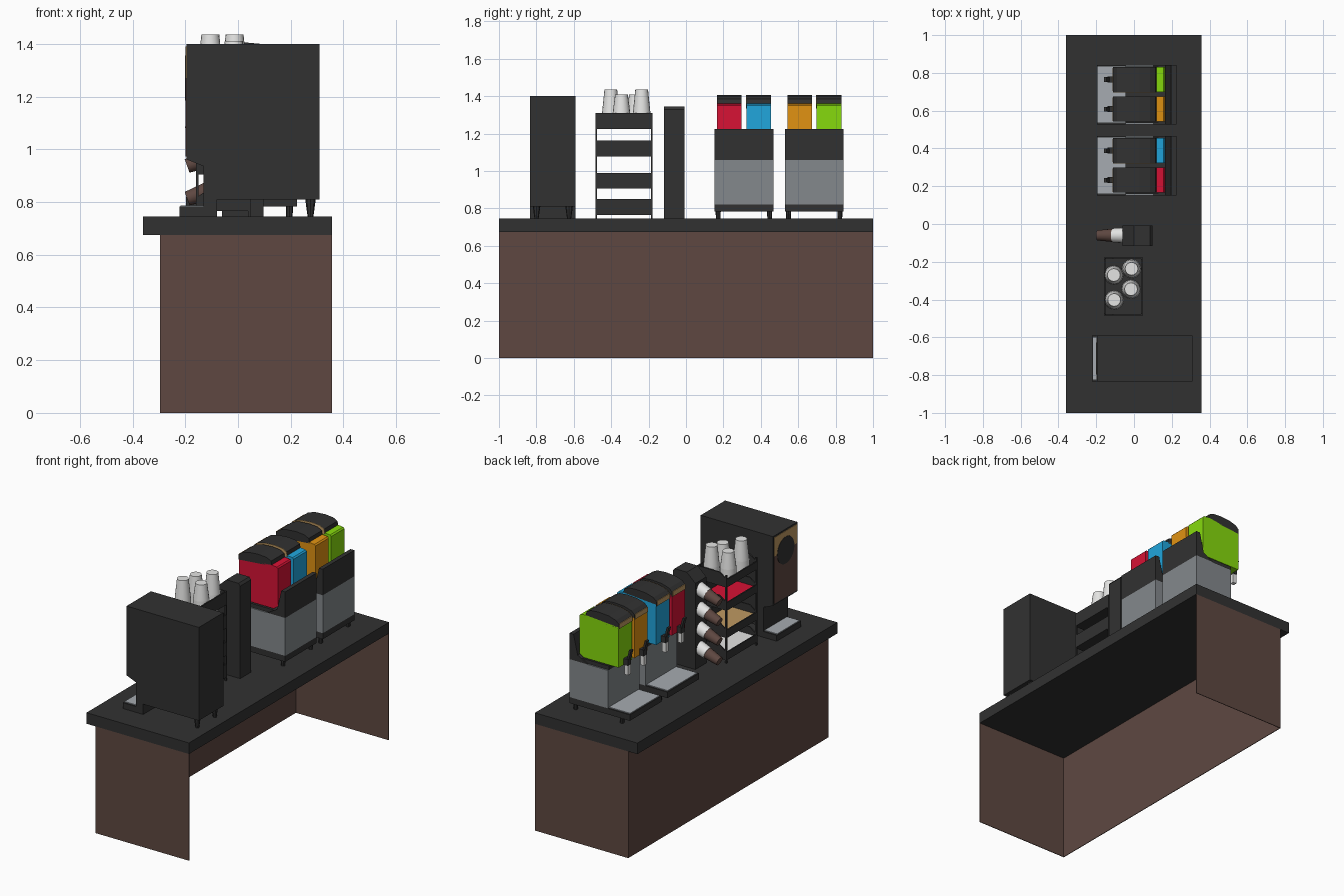
import bpy, bmesh, math
from mathutils import Vector

if "Cube" in bpy.data.objects:
    bpy.data.objects.remove(bpy.data.objects["Cube"])


def mat(name, r, g, b):
    m = bpy.data.materials.new(name)
    m.diffuse_color = (r, g, b, 1)
    m.use_nodes = True
    m.node_tree.nodes["Principled BSDF"].inputs["Base Color"].default_value = m.diffuse_color
    return m


BLACK = mat("charcoal", 0.031, 0.031, 0.031)
BROWN = mat("brown", 0.113, 0.064, 0.053)
GRAY = mat("steel_gray", 0.23, 0.25, 0.265)
LIGHT = mat("light_gray", 0.38, 0.41, 0.44)
WHITE = mat("white", 0.78, 0.78, 0.77)
TAN = mat("tan", 0.52, 0.32, 0.12)
RED = mat("red", 0.68, 0.006, 0.035)
BLUE = mat("blue", 0.015, 0.38, 0.72)
ORANGE = mat("orange", 0.75, 0.29, 0.006)
GREEN = mat("green", 0.24, 0.70, 0.004)


def finish(name, bm, m):
    bmesh.ops.recalc_face_normals(bm, faces=bm.faces)
    me = bpy.data.meshes.new(name)
    bm.to_mesh(me)
    bm.free()
    me.materials.append(m)
    ob = bpy.data.objects.new(name, me)
    bpy.context.collection.objects.link(ob)
    return ob


def prism(name, pts, y0, y1, m):
    """Side profile in x/z, extruded along y."""
    bm = bmesh.new()
    a = [bm.verts.new((x, y0, z)) for x, z in pts]
    b = [bm.verts.new((x, y1, z)) for x, z in pts]
    bm.faces.new(a)
    bm.faces.new(b)
    n = len(pts)
    for i in range(n):
        j = (i + 1) % n
        bm.faces.new((a[i], a[j], b[j], b[i]))
    return finish(name, bm, m)


def box(name, x0, x1, y0, y1, z0, z1, m):
    return prism(name, [(x0, z0), (x1, z0), (x1, z1), (x0, z1)], y0, y1, m)


def cone(name, p, q, r0, r1, m, n=8):
    """Tapered cylinder from point p to point q, smooth when many-sided."""
    p, q = Vector(p), Vector(q)
    d = q - p
    bm = bmesh.new()
    bmesh.ops.create_cone(bm, cap_ends=True, segments=n, radius1=r0, radius2=r1, depth=d.length)
    rot = Vector((0, 0, 1)).rotation_difference(d.normalized()).to_matrix()
    for v in bm.verts:
        v.co = rot @ v.co + (p + q) / 2
    for f in bm.faces:
        f.smooth = n > 10 and len(f.verts) == 4
    for e in bm.edges:
        e.smooth = all(len(f.verts) == 4 for f in e.link_faces)
    return finish(name, bm, m)


# Counter: top slab and three panels, open at the +x side
box("counter_top", -0.36, 0.357, -1, 1, 0.675, 0.745, BLACK)
box("counter_long_panel", -0.296, -0.292, -1, 1, 0, 0.675, BROWN)
for s in (-1, 1):
    box("counter_end_panel", -0.296, 0.357, s * 1.0, s * 0.996, 0, 0.675, BROWN)

# Coffee machine
Y0, Y1 = -0.834, -0.59
prism("coffee_machine_body", [(-0.13, 0.81), (0.31, 0.81), (0.31, 1.40), (-0.196, 1.40),
                              (-0.196, 0.962), (-0.13, 0.935)], Y0, Y1, BLACK)
box("coffee_machine_column", -0.13, -0.08, Y0, Y1, 0.745, 0.81, BLACK)
box("coffee_machine_tray", -0.222, -0.12, Y0, Y1, 0.745, 0.782, BLACK)
box("coffee_machine_drip_plate", -0.218, -0.13, Y0 + 0.01, Y1 - 0.01, 0.782, 0.787, LIGHT)
box("coffee_front_lower_plate", -0.199, -0.196, Y0 + 0.01, Y1 - 0.01, 0.972, 1.27, BROWN)
box("coffee_front_upper_plate", -0.199, -0.196, Y0 + 0.01, Y1 - 0.01, 1.27, 1.39, TAN)
cone("coffee_front_disc", (-0.197, -0.712, 1.27), (-0.201, -0.712, 1.27), 0.085, 0.085, BLACK, 24)
for y in (Y0 + 0.035, Y1 - 0.035):
    cone("coffee_machine_foot", (0.275, y, 0.745), (0.275, y, 0.81), 0.011, 0.02, BLACK)

# Condiment rack: four lipped trays on corner posts
RX0, RX1, RY0, RY1 = -0.16, 0.048, -0.485, -0.178
for x in (RX0, RX1 - 0.01):
    for y in (RY0, RY1 - 0.01):
        box("rack_post", x, x + 0.01, y, y + 0.01, 0.745, 1.30, BLACK)
for z, filling in ((0.765, WHITE), (0.905, TAN), (1.078, RED), (1.225, None)):
    h = 0.085
    box("rack_tray_floor", RX0, RX1, RY0, RY1, z, z + 0.01, BLACK)
    box("rack_tray_back", RX1 - 0.008, RX1, RY0, RY1, z, z + h, BLACK)
    box("rack_tray_front", RX0, RX0 + 0.008, RY0, RY1, z, z + 0.05, BLACK)
    for y in (RY0, RY1 - 0.008):
        prism("rack_tray_side", [(RX0, z), (RX1, z), (RX1, z + h), (RX0 + 0.05, z + h), (RX0, z + 0.05)],
              y, y + 0.008, BLACK)
    if filling:
        box("rack_filling", RX0 + 0.012, RX1 - 0.012, RY0 + 0.012, RY1 - 0.012, z + 0.01, z + 0.04, filling)

# Upturned cup stacks on the rack
for x, y, top in ((-0.107, -0.27, 1.41), (-0.013, -0.237, 1.435), (-0.016, -0.345, 1.41), (-0.105, -0.402, 1.435)):
    cone("cup_stack_rim", (x, y, 1.235), (x, y, 1.31), 0.05, 0.047, WHITE, 16)
    cone("cup_stack", (x, y, 1.31), (x, y, top), 0.047, 0.034, WHITE, 16)

# Cup dispenser post with four slanted cups
prism("cup_dispenser_post", [(-0.06, 0.745), (0.097, 0.745), (0.097, 1.33), (0.085, 1.345),
                             (0.0, 1.345), (-0.06, 1.29)], -0.117, -0.008, BLACK)
for i in range(4):
    z = 0.812 + 0.124 * i

    def axis(x):
        return (x, -0.06, z + (x + 0.195) * 0.36)
    cone("dispenser_collar", axis(-0.04), axis(-0.11), 0.042, 0.038, WHITE, 16)
    cone("dispenser_cup", axis(-0.105), axis(-0.193), 0.036, 0.027, BROWN, 16)

# Two cold drink machines, each with a pair of coloured tanks
LID = [(-0.112, 1.335), (0.12, 1.355), (0.115, 1.385), (0.085, 1.40), (0.03, 1.405),
       (-0.04, 1.40), (-0.09, 1.385), (-0.112, 1.365)]
TANK = [(-0.11, 1.09), (0.135, 1.09), (0.163, 1.11), (0.163, 1.35), (0.155, 1.358), (0.12, 1.362), (-0.11, 1.345)]
for y0, colours in ((0.152, (RED, BLUE)), (0.528, (ORANGE, GREEN))):
    y1 = y0 + 0.315
    box("drink_machine_base", -0.197, 0.224, y0, y1, 0.782, 0.82, BLACK)
    box("drink_drip_plate", -0.192, -0.045, y0 + 0.01, y1 - 0.01, 0.82, 0.825, LIGHT)
    box("drink_machine_body", -0.045, 0.224, y0, y1, 0.82, 1.06, GRAY)
    box("drink_machine_deck", -0.045, 0.19, y0 + 0.008, y1 - 0.008, 1.06, 1.085, BLACK)
    prism("drink_machine_back", [(0.224, 1.06), (0.224, 1.225), (0.197, 1.225), (0.168, 1.10), (0.10, 1.06)],
          y0, y1, BLACK)
    for x in (-0.13, 0.195):
        for y in (y0 + 0.02, y1 - 0.02):
            cone("drink_machine_foot", (x, y, 0.745), (x, y, 0.785), 0.012, 0.014, BLACK)
    for k, c in enumerate(colours):
        a = y0 + 0.014 + k * 0.157
        b = a + 0.132
        mid = (a + b) / 2
        prism("drink_tank", TANK, a, b, c)
        prism("tank_lid", LID, a, b, BLACK)
        box("lid_front_plate", -0.115, -0.111, a + 0.004, b - 0.004, 1.337, 1.368, TAN)
        if k:
            prism("lid_side_plate", LID, a - 0.003, a, TAN)
        # Tap, spout and lever
        box("tap_block", -0.14, -0.11, mid - 0.016, mid + 0.016, 1.09, 1.13, BLACK)
        box("tap_spout", -0.14, -0.115, mid - 0.013, mid + 0.013, 1.03, 1.09, WHITE)
        prism("tap_lever", [(-0.14, 1.12), (-0.128, 1.12), (-0.145, 1.19), (-0.16, 1.19)],
              mid - 0.012, mid + 0.012, BLACK)
